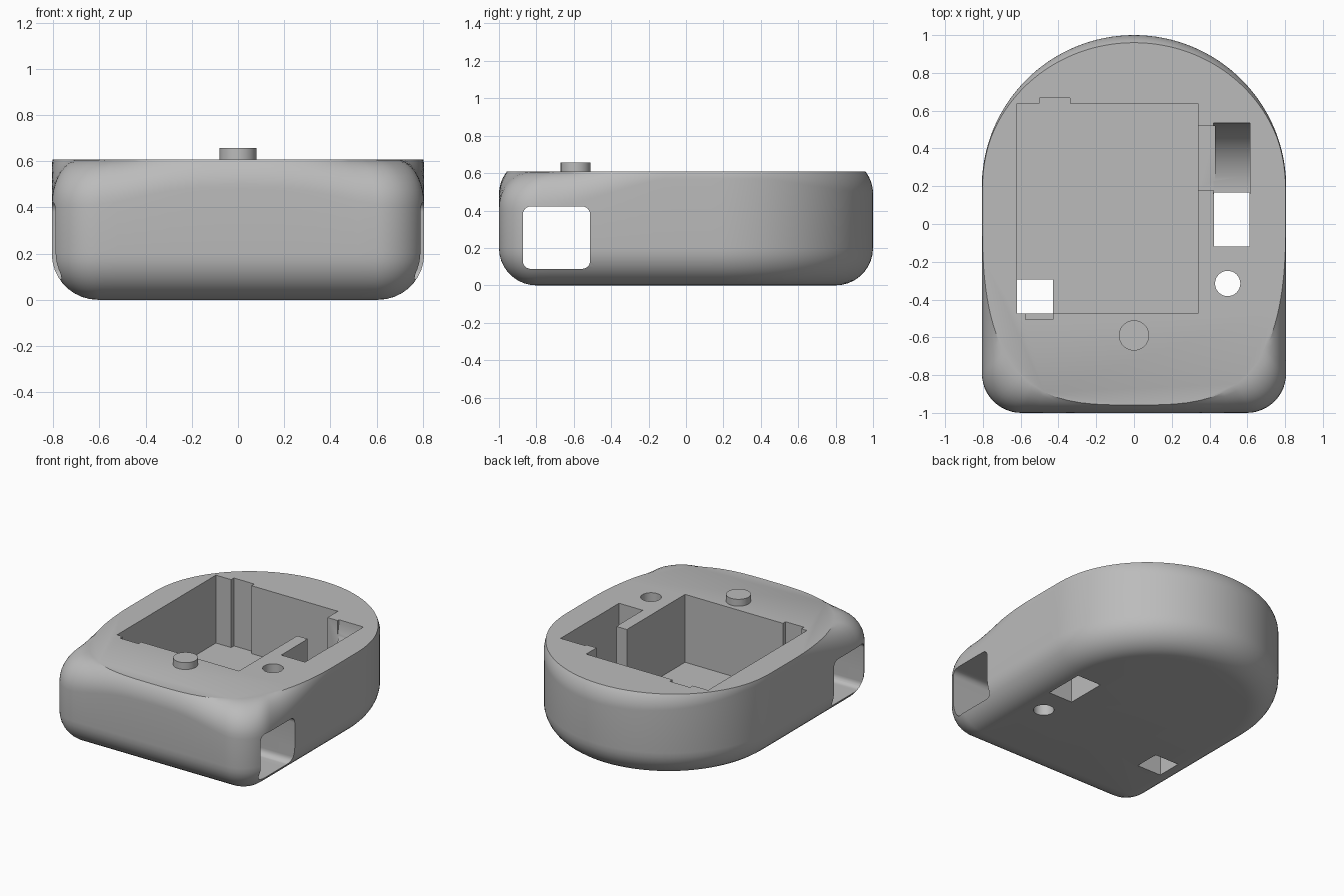
import bpy, bmesh, math
from mathutils import Vector

cube = bpy.data.objects.get("Cube")
if cube:
    bpy.data.objects.remove(cube, do_unlink=True)

W, TOP, R, MID = 0.806, 0.608, 0.2, 0.194   # half width, deck height, fillet, arc centre y

grey = bpy.data.materials.new("plain grey")
grey.use_nodes = True
grey.diffuse_color = (0.5, 0.5, 0.5, 1)
grey.node_tree.nodes["Principled BSDF"].inputs["Base Color"].default_value = (0.5, 0.5, 0.5, 1)


def finish(name, bm):
    bmesh.ops.recalc_face_normals(bm, faces=bm.faces)
    mesh = bpy.data.meshes.new(name)
    bm.to_mesh(mesh)
    bm.free()
    mesh.materials.append(grey)
    ob = bpy.data.objects.new(name, mesh)
    bpy.context.collection.objects.link(ob)
    return ob


def prism(name, profile, lo, hi, axis="z"):
    """Extrude a 2D profile along z (profile is xy) or along x (profile is yz)."""
    bm = bmesh.new()
    place = (lambda p, t: (p[0], p[1], t)) if axis == "z" else (lambda p, t: (t, p[0], p[1]))
    a, b = [[bm.verts.new(place(p, t)) for p in profile] for t in (lo, hi)]
    bm.faces.new(a)
    bm.faces.new(b)
    n = len(profile)
    for i in range(n):
        j = (i + 1) % n
        bm.faces.new((a[i], a[j], b[j], b[i]))
    return finish(name, bm)


def arc(cx, cy, r, a0, a1, n):
    return [(cx + r * math.cos(math.radians(a0 + (a1 - a0) * i / n)),
             cy + r * math.sin(math.radians(a0 + (a1 - a0) * i / n))) for i in range(n + 1)]


def rect(x0, x1, y0, y1):
    return [(x0, y0), (x1, y0), (x1, y1), (x0, y1)]


# Footprint with outward normals: round back, straight sides, rounded front corners
C = 0.21
half = []
for i in range(33):
    a = math.pi / 2 * (1 - i / 32)
    n = Vector((math.cos(a), math.sin(a)))
    half.append((Vector((0, MID)) + n * W, n))
for i in range(1, 16):
    half.append((Vector((W, MID + (-1 + C - MID) * i / 16)), Vector((1, 0))))
for i in range(13):
    a = -math.pi / 2 * i / 12
    n = Vector((math.cos(a), math.sin(a)))
    half.append((Vector((W - C, -1 + C)) + n * C, n))
for i in range(1, 9):
    half.append((Vector(((W - C) * (1 - i / 8), -1)), Vector((0, -1))))
flip = [(Vector((-p.x, p.y)), Vector((-n.x, n.y))) for p, n in half[-2:0:-1]]
outline = half + flip


def deck_point(p):
    """Edge of the flat deck: ellipse at the back, superellipse at the front."""
    d = p - Vector((0, MID))
    e, depth = (2, 0.766) if d.y > 0 else (3.25, 1.152)
    s = ((abs(d.x) / W) ** e + (abs(d.y) / depth) ** e) ** (-1 / e)
    return Vector((0, MID)) + d * min(s, 0.995)


# Shell: constant bottom fillet, upper fillet that widens at the front corners
STEPS = 9
rings = []
for k in range(STEPS + 1):
    a = math.pi / 2 * k / STEPS
    rings.append([(*(p - n * R * (1 - math.sin(a))), R * (1 - math.cos(a))) for p, n in outline])
for k in range(STEPS + 1):
    ring = []
    for p, n in outline:
        q = deck_point(p)
        d = (p - q).length
        phi = math.acos(max(0, 1 - d / R))
        a = phi * k / STEPS
        f = (1 - math.cos(a)) / (1 - math.cos(phi))
        ring.append((*p.lerp(q, f), TOP - R * (math.sin(phi) - math.sin(a))))
    rings.append(ring)
bm = bmesh.new()
rows = [[bm.verts.new(c) for c in ring] for ring in rings]
N = len(outline)
for lower, upper in zip(rows, rows[1:]):
    for i in range(N):
        j = (i + 1) % N
        bm.faces.new((lower[i], lower[j], upper[j], upper[i]))
bm.faces.new(rows[0])
bm.faces.new(rows[-1])
body = finish("body_shell", bm)

# Cutters: pocket with notches, through holes, curved slot, side tunnel
FLOOR, UP, DOWN = 0.125, 0.8, -0.1
pocket = [(-0.62, -0.475), (-0.575, -0.475), (-0.575, -0.505), (-0.43, -0.505), (-0.43, -0.475),
          (0.34, -0.475), (0.34, 0.637), (-0.34, 0.637), (-0.34, 0.668), (-0.5, 0.668),
          (-0.5, 0.637), (-0.62, 0.637)]
slot = [(0.16, UP), (0.16, 0.245)] + arc(0.17, 0.61, 0.365, -90, 0, 20) + [(0.535, UP)]
tunnel = []
for cy, cz, a in ((-0.555, 0.38, 0), (-0.83, 0.38, 90), (-0.83, 0.13, 180), (-0.555, 0.13, 270)):
    tunnel += arc(cy, cz, 0.042, a, a + 90, 6)
cutters = [
    prism("pocket_cut", pocket, FLOOR, UP),
    prism("corner_hole_cut", rect(-0.619, -0.43, -0.474, -0.295), DOWN, 0.3),
    prism("slot_cut", slot, 0.42, 0.613, "x"),
    prism("slot_link_cut", rect(0.33, 0.43, 0.18, 0.52), 0.25, UP),
    prism("square_hole_cut", rect(0.424, 0.611, -0.12, 0.168), DOWN, UP),
    prism("round_hole_cut", arc(0.496, -0.315, 0.067, 0, 348.75, 31), DOWN, UP),
    prism("side_tunnel_cut", tunnel, -1, 1, "x"),
]
bpy.context.view_layer.objects.active = body
for cutter in cutters:
    cutter.hide_render = True
    mod = body.modifiers.new(cutter.name, "BOOLEAN")
    mod.operation, mod.solver, mod.object = "DIFFERENCE", "EXACT", cutter
    bpy.ops.object.modifier_apply(modifier=mod.name)
    bpy.data.objects.remove(cutter, do_unlink=True)

# Peg on the deck
peg = prism("deck_peg", arc(0, -0.59, 0.08, 0, 352.5, 47), TOP - 0.02, 0.657)

bpy.ops.object.select_all(action="DESELECT")
for ob in (body, peg):
    ob.select_set(True)
bpy.ops.object.shade_smooth_by_angle(angle=math.radians(25))
